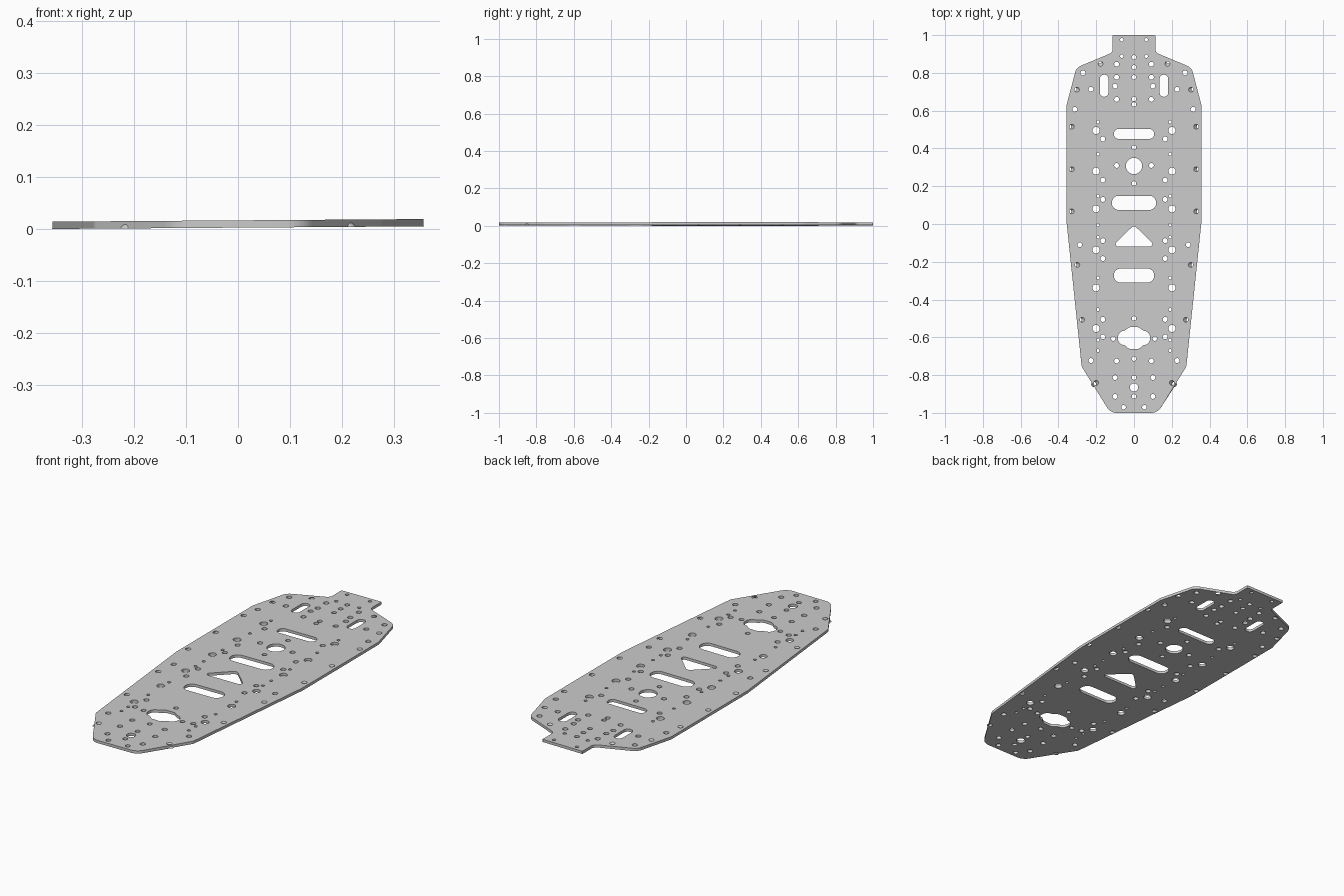
import bpy, bmesh
from math import sin, cos, pi, tan
from mathutils import Vector

if "Cube" in bpy.data.objects:
    bpy.data.objects.remove(bpy.data.objects["Cube"])

THICK, TILT = 0.013, 0.007


def rounded(points, seg=6):
    """Closed 2D loop from (x, y, corner radius) points."""
    out, n = [], len(points)
    for i, (x, y, r) in enumerate(points):
        p = Vector((x, y))
        if r == 0:
            out.append(p)
            continue
        a = (Vector(points[i - 1][:2]) - p).normalized()
        b = (Vector(points[(i + 1) % n][:2]) - p).normalized()
        half = a.angle(b) / 2
        c = p + (a + b).normalized() * (r / sin(half))
        start = p + a * (r / tan(half)) - c
        sweep = start.angle_signed(p + b * (r / tan(half)) - c)
        for k in range(seg + 1):
            t = -sweep * k / seg
            out.append(c + Vector((start.x * cos(t) - start.y * sin(t),
                                   start.x * sin(t) + start.y * cos(t))))
    return out


def circle(x, y, r):
    n = 32 if r > 0.03 else 20
    return [Vector((x + r * cos(2 * pi * k / n), y + r * sin(2 * pi * k / n))) for k in range(n)]


def slot(x, y, w, h):
    r = min(w, h) / 2 * 0.98
    return rounded([(x + sx * w / 2, y + sy * h / 2, r)
                    for sx, sy in ((1, -1), (1, 1), (-1, 1), (-1, -1))], 8)


def mirrored(half):
    """Full symmetric outline from its right half."""
    return rounded(half + [(-x, y, r) for x, y, r in reversed(half)])


loops = []  # (top loop, bottom shift)
flat = Vector((0, 0))

# Plate outline
loops.append((mirrored([(0.125, -1, 0.06), (0.277, -0.755, 0.04), (0.357, 0.01, 0.05),
                        (0.357, 0.63, 0.05), (0.305, 0.828, 0.05), (0.113, 0.908, 0.03),
                        (0.113, 1, 0.003)]), flat))

# Large windows
for s in [(0, 0.477, 0.214, 0.053), (0, 0.112, 0.235, 0.075), (0, -0.273, 0.214, 0.075),
          (0.158, 0.732, 0.045, 0.117), (-0.158, 0.732, 0.045, 0.117)]:
    loops.append((slot(*s), flat))
loops.append((circle(0, 0.307, 0.043), flat))
loops.append((rounded([(0.118, -0.12, 0.014), (0, -0.006, 0.02), (-0.118, -0.12, 0.014)]), flat))
loops.append((mirrored([(0.025, -0.662, 0.025), (0.05, -0.641, 0.02), (0.085, -0.641, 0.034),
                        (0.085, -0.565, 0.034), (0.05, -0.565, 0.02), (0.025, -0.546, 0.025)]), flat))

# Centre-line holes by radius
for r, ys in {0.012: (0.883, 0.83, 0.777, 0.662, 0.633, 0.405, 0.215, -0.5, -0.713, -0.813, -0.913),
              0.022: (-0.865,)}.items():
    for y in ys:
        loops.append((circle(0, y, r), flat))

# Paired holes by radius and distance from the centre line
pairs = [
    (0.009, 0.065, (0.975, 0.888)),
    (0.012, 0.055, (-0.97,)),
    (0.013, 0.092, (0.846, 0.777, 0.66, 0.31, -0.725)),
    (0.013, 0.100, (0.73, -0.813, -0.913)),
    (0.012, 0.110, (-0.607,)),
    (0.013, 0.165, (0.45, 0.232, 0.13, -0.088, -0.183, -0.505, -0.597)),
    (0.008, 0.191, (0.54, 0.37, 0.148, -0.005, -0.07, -0.285, -0.453, -0.615, -0.67)),
    (0.019, 0.201, (0.495, 0.28, 0.08, -0.137, -0.338, -0.553)),
    (0.013, 0.228, (0.713, -0.723)),
    (0.013, 0.270, (0.80,)),
    (0.013, 0.287, (-0.11,)),
    (0.013, 0.313, (0.607,)),
]
for r, x, ys in pairs:
    for y in ys:
        for side in (1, -1):
            loops.append((circle(side * x, y, r), flat))

# Slanted holes along the rim: (x, y, outward direction)
for x, y, nx, ny in [(0.18, 0.855, 0.4, 0.92), (0.31, 0.713, 0.97, 0.24), (0.337, 0.515, 1, 0),
                     (0.337, 0.29, 1, 0), (0.337, 0.067, 1, 0), (0.308, -0.217, 1, -0.1),
                     (0.282, -0.508, 1, -0.1), (0.207, -0.845, 0.86, -0.5)]:
    for side in (1, -1):
        d = Vector((side * nx, ny)) * 0.016
        loops.append((circle(side * x - d.x / 2, y - d.y / 2, 0.013), d))

# Build walls, then fill top and bottom faces around the holes
bm = bmesh.new()
top_edges, bottom_edges = [], []
for pts, shift in loops:
    top, bot = [], []
    for p in pts:
        q = p + shift
        top.append(bm.verts.new((p.x, p.y, 0.01 + THICK / 2 + TILT * p.x)))
        bot.append(bm.verts.new((q.x, q.y, 0.01 - THICK / 2 + TILT * q.x - 0.001)))
    n = len(pts)
    for i in range(n):
        j = (i + 1) % n
        bm.faces.new((top[i], bot[i], bot[j], top[j]))
        top_edges.append(bm.edges.get((top[i], top[j])))
        bottom_edges.append(bm.edges.get((bot[i], bot[j])))
bmesh.ops.triangle_fill(bm, use_beauty=True, edges=top_edges, normal=(0, 0, 1))
bmesh.ops.triangle_fill(bm, use_beauty=True, edges=bottom_edges, normal=(0, 0, -1))
bmesh.ops.recalc_face_normals(bm, faces=bm.faces)

mesh = bpy.data.meshes.new("chassis_plate")
bm.to_mesh(mesh)
bm.free()
plate = bpy.data.objects.new("chassis_plate", mesh)
bpy.context.collection.objects.link(plate)
bpy.context.view_layer.objects.active = plate
plate.select_set(True)
bpy.ops.object.shade_smooth_by_angle()
